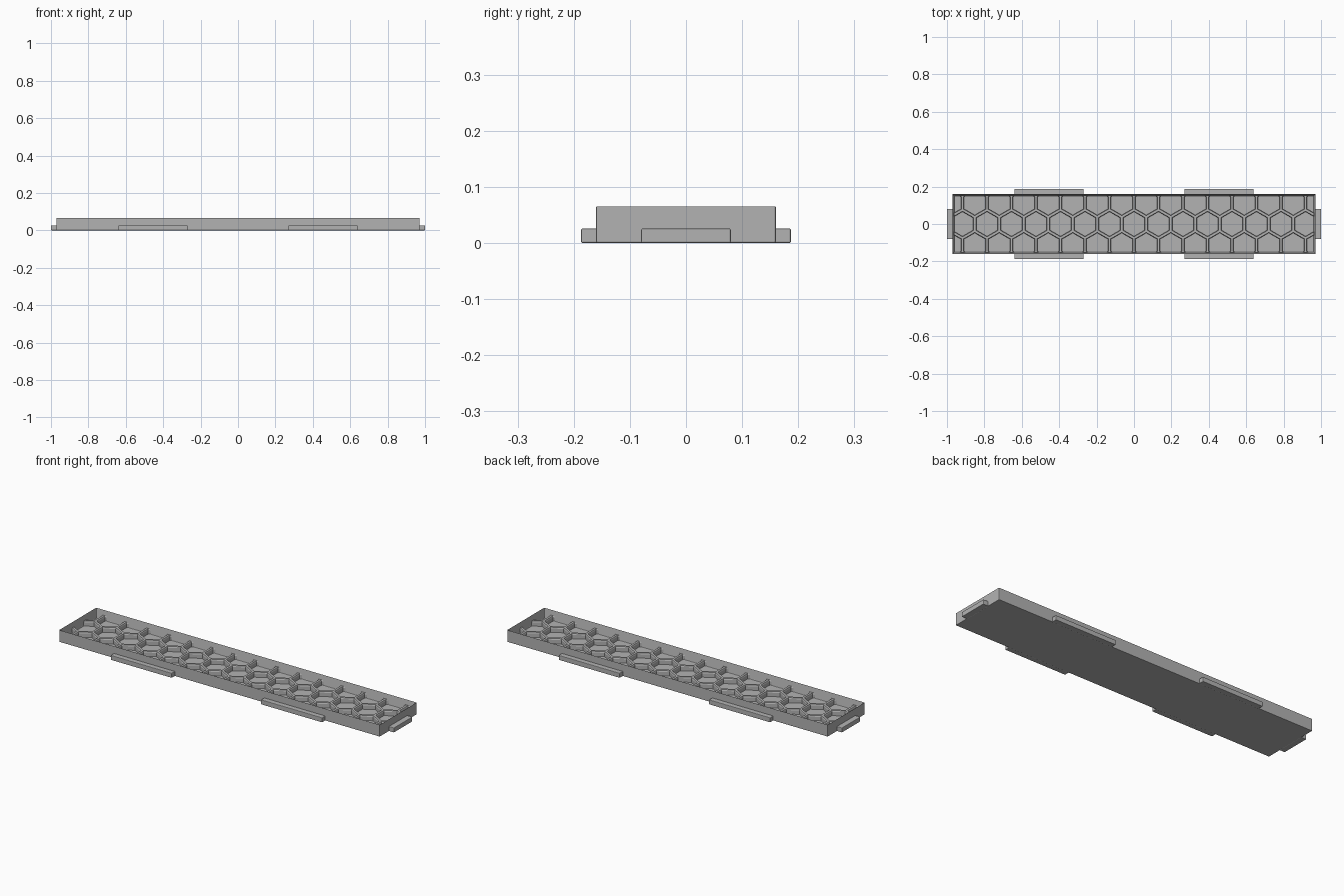
import bpy, bmesh, math
from mathutils import Vector

if "Cube" in bpy.data.objects:
    bpy.data.objects.remove(bpy.data.objects["Cube"], do_unlink=True)

grey = bpy.data.materials.new("plain grey")
grey.use_nodes = True
grey.diffuse_color = (0.45, 0.45, 0.45, 1)
grey.node_tree.nodes["Principled BSDF"].inputs["Base Color"].default_value = grey.diffuse_color

HX, HY, TOP, WALL, FLOOR, RIB = 0.97, 0.16, 0.067, 0.013, 0.013, 0.04
PITCH = 0.131


def add_object(name, bm):
    bmesh.ops.recalc_face_normals(bm, faces=bm.faces)
    mesh = bpy.data.meshes.new(name)
    bm.to_mesh(mesh)
    bm.free()
    obj = bpy.data.objects.new(name, mesh)
    bpy.context.collection.objects.link(obj)
    mesh.materials.append(grey)
    return obj


def box(name, low, high):
    bm = bmesh.new()
    bmesh.ops.create_cube(bm, size=1)
    low, high = Vector(low), Vector(high)
    for v in bm.verts:
        v.co = (low + high) / 2 + v.co * (high - low)
    return add_object(name, bm)


def prism(bm, x, y, radius, low, high, flare):
    # Hexagonal prism with points towards front and back, wider at the top
    rings = []
    for z, r in ((low, radius), (high - 0.006, radius), (high, radius + flare), (high + 0.01, radius + flare)):
        rings.append([bm.verts.new((x + r * math.sin(i * math.pi / 3), y + r * math.cos(i * math.pi / 3), z))
                      for i in range(6)])
    bm.faces.new(rings[0])
    bm.faces.new(rings[-1])
    for a, b in zip(rings, rings[1:]):
        for i in range(6):
            bm.faces.new((a[i], a[(i + 1) % 6], b[(i + 1) % 6], b[i]))


def bevel(obj, width):
    mod = obj.modifiers.new("soft edges", 'BEVEL')
    mod.width, mod.segments = width, 2


# Shallow tray: a block whose top face is inset and pushed down
bm = bmesh.new()
bmesh.ops.create_cube(bm, size=1)
for v in bm.verts:
    v.co = (v.co.x * 2 * HX, v.co.y * 2 * HY, (v.co.z + 0.5) * TOP)
lid = max(bm.faces, key=lambda f: f.calc_center_median().z)
bmesh.ops.inset_region(bm, faces=[lid], thickness=WALL)
for v in lid.verts:
    v.co.z = FLOOR
tray = add_object("tray", bm)
bevel(tray, 0.003)

# Honeycomb ribs: a slab with the hexagonal cells cut out of it
ribs = box("honeycomb_ribs", (-HX + 0.008, -HY + 0.008, 0.006), (HX - 0.008, HY - 0.008, RIB))
bm = bmesh.new()
for row in range(-1, 2):
    shift = 0 if row == 0 else 0.5
    for col in range(-8, 9):
        prism(bm, (col + shift) * PITCH, row * PITCH * 0.866, PITCH * 0.577 - 0.010, -0.01, RIB, 0.003)
cutter = add_object("cell_cutter", bm)
cutter.hide_render = True
cutter.hide_viewport = True
cut = ribs.modifiers.new("cells", 'BOOLEAN')
cut.operation, cut.object, cut.solver = 'DIFFERENCE', cutter, 'EXACT'

# Clip tabs low on the sides and ends
for side, sy in (("front", -1), ("back", 1)):
    for hand, sx in (("right", -1), ("left", 1)):
        xs = sorted((sx * 0.27, sx * 0.64))
        ys = sorted((sy * (HY - 0.004), sy * 0.187))
        bevel(box(f"{side}_{hand}_tab", (xs[0], ys[0], 0), (xs[1], ys[1], 0.026)), 0.003)
for hand, sx in (("right", -1), ("left", 1)):
    xs = sorted((sx * (HX - 0.004), sx))
    bevel(box(f"{hand}_end_tab", (xs[0], -0.08, 0), (xs[1], 0.08, 0.026)), 0.003)
